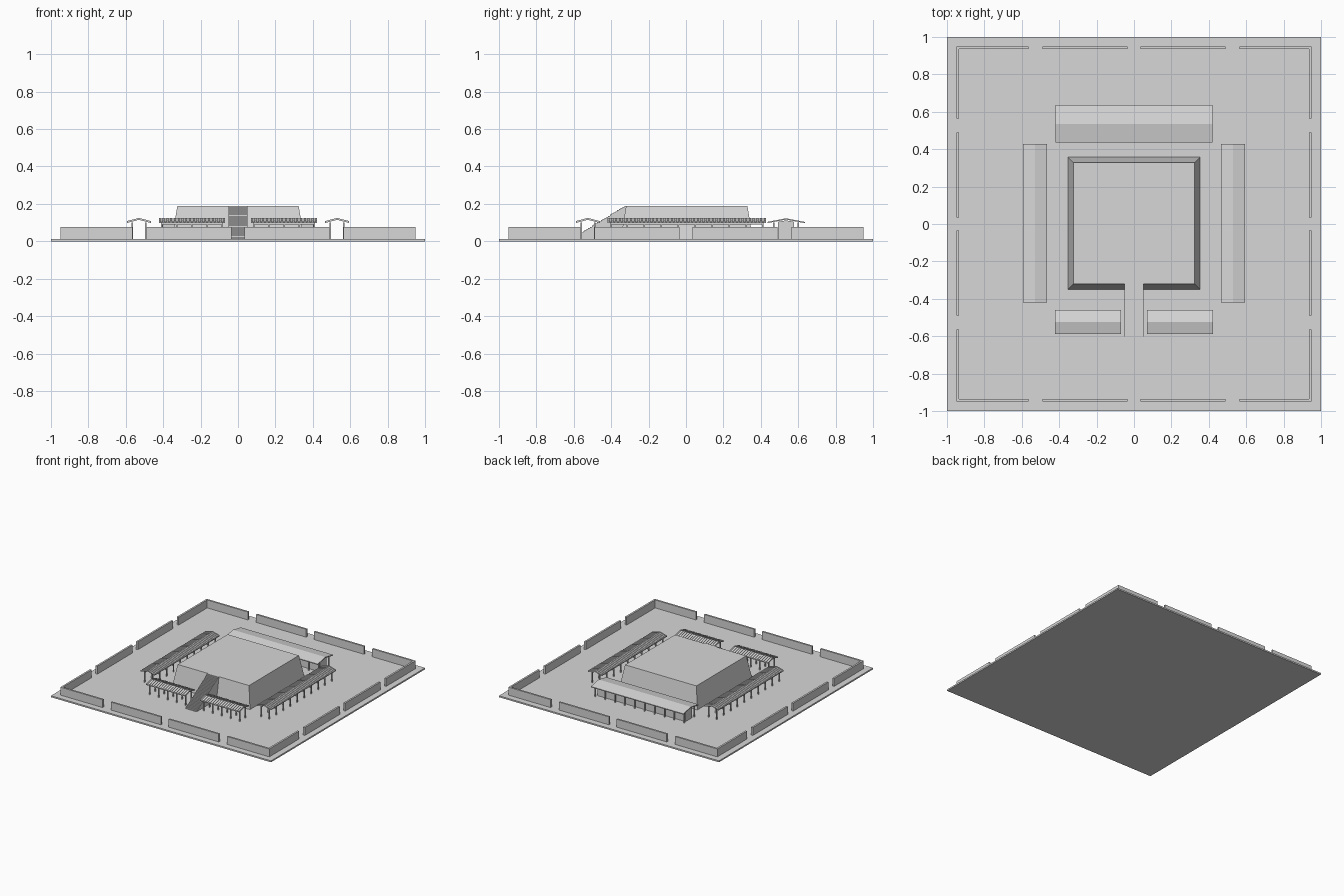
import bpy, bmesh
from mathutils import Matrix

if "Cube" in bpy.data.objects:
    bpy.data.objects.remove(bpy.data.objects["Cube"])

stone = bpy.data.materials.new("pale_grey_stone")
stone.use_nodes = True
GREY = (0.68, 0.68, 0.68, 1)
stone.diffuse_color = GREY
stone.node_tree.nodes["Principled BSDF"].inputs["Base Color"].default_value = GREY

GROUND = 0.012


def finish(name, bm, matrix=Matrix()):
    bmesh.ops.recalc_face_normals(bm, faces=bm.faces)
    bm.transform(matrix)
    mesh = bpy.data.meshes.new(name)
    bm.to_mesh(mesh)
    bm.free()
    mesh.materials.append(stone)
    obj = bpy.data.objects.new(name, mesh)
    bpy.context.collection.objects.link(obj)
    return obj


def prism(bm, profile, x0, x1):
    """Extrude a closed (y, z) profile along x."""
    start = [bm.verts.new((x0, y, z)) for y, z in profile]
    face = bm.faces.new(start)
    new = bmesh.ops.extrude_face_region(bm, geom=[face])["geom"]
    verts = [v for v in new if isinstance(v, bmesh.types.BMVert)]
    bmesh.ops.translate(bm, verts=verts, vec=(x1 - x0, 0, 0))


def box(bm, x0, x1, y0, y1, z0, z1):
    prism(bm, [(y0, z0), (y1, z0), (y1, z1), (y0, z1)], x0, x1)


def chevron(half, eave, ridge, thick):
    """Bent roof sheet section, symmetric about y = 0."""
    return [(-half, eave), (0, ridge), (half, eave),
            (half, eave - thick), (0, ridge - thick), (-half, eave - thick)]


def spaced(a, b, step):
    n = max(1, round((b - a) / step))
    return [a + (b - a) * i / n for i in range(n + 1)]


def frame(name, length, reach, matrix):
    """Two rows of posts with a beam on each row."""
    bm = bmesh.new()
    end = length / 2 - 0.015
    for y in (-reach, reach):
        for x in spaced(-end, end, 0.09):
            box(bm, x - 0.004, x + 0.004, y - 0.004, y + 0.004, GROUND, 0.1)
        box(bm, -end, end, y - 0.004, y + 0.004, 0.091, 0.1)
    finish(name, bm, matrix)


def gallery(name, length, matrix):
    """Open walkway with a ribbed gable roof."""
    frame(name + "_posts", length, 0.036, matrix)
    bm = bmesh.new()
    half = length / 2
    prism(bm, chevron(0.064, 0.104, 0.121, 0.006), -half, half)
    for x in spaced(-half + 0.005, half - 0.005, 0.02):
        prism(bm, chevron(0.064, 0.108, 0.125, 0.006), x - 0.005, x + 0.005)
    finish(name + "_roof", bm, matrix)


# Ground slab
bm = bmesh.new()
box(bm, -1, 1, -1, 1, 0, GROUND)
finish("ground_slab", bm)

# Enclosure walls, four equal sides with gateways
for i, side in enumerate(("front", "left", "back", "right")):
    bm = bmesh.new()
    for a, b in ((0.035, 0.49), (0.565, 0.95)):
        for s in (-1, 1):
            lo, hi = sorted((a * s, b * s))
            box(bm, lo, hi, -0.95, -0.935, GROUND, 0.077)
    finish(side + "_wall", bm, Matrix.Rotation(i * 1.5707963, 4, "Z"))

# Tapered central platform
bm = bmesh.new()
rings = [[bm.verts.new((x * r, y * r + 0.004, z))
          for x, y in ((-1, -1), (1, -1), (1, 1), (-1, 1))]
         for r, z in ((0.354, GROUND), (0.324, 0.19))]
for ring in rings:
    bm.faces.new(ring)
for i in range(4):
    j = (i + 1) % 4
    bm.faces.new((rings[0][i], rings[0][j], rings[1][j], rings[1][i]))
finish("central_platform", bm)

# Front staircase
bm = bmesh.new()
STEPS = 30
foot, head = -0.61, -0.32
steps = [(foot, GROUND)]
for i in range(STEPS):
    z = GROUND + (0.19 - GROUND) * (i + 1) / STEPS
    steps += [(foot + (head - foot) * i / STEPS, z),
              (foot + (head - foot) * (i + 1) / STEPS, z)]
steps.append((head, GROUND))
prism(bm, steps, -0.051, 0.051)
finish("front_staircase", bm)

# Galleries on both sides and either side of the staircase
for s, side in ((1, "left"), (-1, "right")):
    turn = Matrix.Rotation(1.5707963, 4, "Z")
    gallery(side + "_gallery", 0.845, Matrix.Translation((0.53 * s, 0.004, 0)) @ turn)
    gallery("front_" + side + "_gallery", 0.355,
            Matrix.Translation((0.246 * s, -0.525, 0)))

# Rear hall with a plain gable roof and a colonnade
place = Matrix.Translation((0, 0.535, 0))
frame("rear_hall_posts", 0.84, 0.065, place)
bm = bmesh.new()
prism(bm, [(-0.042, GROUND), (0.042, GROUND), (0.042, 0.104), (0, 0.112), (-0.042, 0.104)],
      -0.4, 0.4)
finish("rear_hall_body", bm, place)
bm = bmesh.new()
prism(bm, chevron(0.1, 0.104, 0.123, 0.007), -0.42, 0.42)
finish("rear_hall_roof", bm, place)
